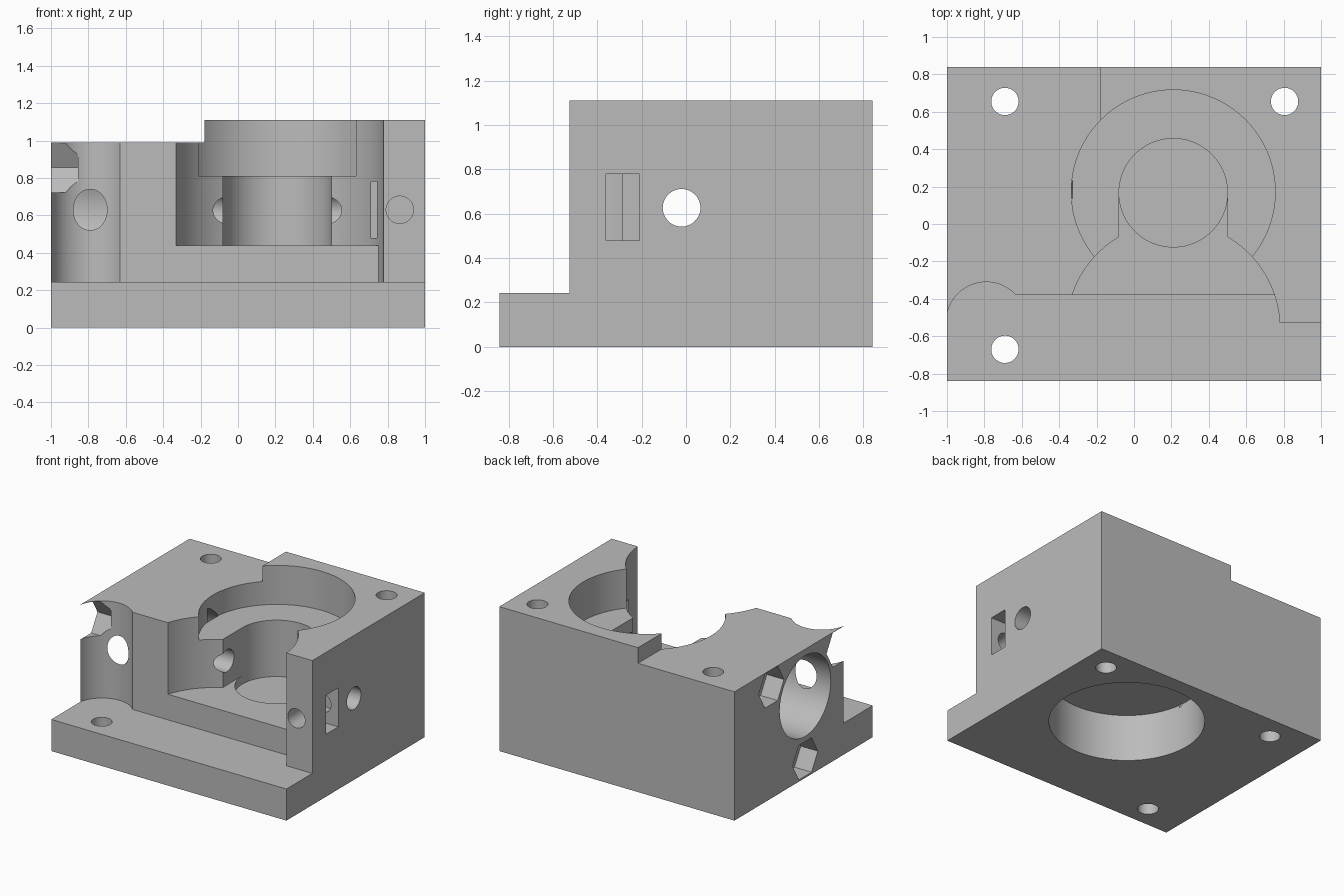
import bpy
import math
from mathutils import Matrix, Vector

if "Cube" in bpy.data.objects:
    bpy.data.objects.remove(bpy.data.objects["Cube"])

grey = bpy.data.materials.new("plain_grey")
grey.use_nodes = True
colour = (0.5, 0.5, 0.5, 1)
grey.diffuse_color = colour
grey.node_tree.nodes["Principled BSDF"].inputs["Base Color"].default_value = colour


def box(name, low, high):
    low, high = Vector(low), Vector(high)
    bpy.ops.mesh.primitive_cube_add(size=1)
    obj = bpy.context.object
    obj.name = name
    size = high - low
    obj.data.transform(Matrix.Translation((low + high) / 2) @ Matrix.Diagonal((*size, 1)))
    obj.data.materials.append(grey)
    return obj


def rod(name, start, axis, length, radius, sides=96, turn=0):
    """Cylinder or prism running from start along the positive axis."""
    bpy.ops.mesh.primitive_cylinder_add(vertices=sides, radius=radius, depth=length)
    obj = bpy.context.object
    obj.name = name
    direction = Vector({"x": (1, 0, 0), "y": (0, 1, 0), "z": (0, 0, 1)}[axis])
    spin = {"x": Matrix.Rotation(math.pi / 2, 4, "Y"),
            "y": Matrix.Rotation(-math.pi / 2, 4, "X"),
            "z": Matrix.Identity(4)}[axis]
    middle = Vector(start) + direction * length / 2
    obj.data.transform(Matrix.Translation(middle) @ spin @ Matrix.Rotation(turn, 4, "Z"))
    obj.data.materials.append(grey)
    return obj


def combine(cutter, operation="DIFFERENCE"):
    cutter.hide_render = True
    bpy.context.view_layer.objects.active = body
    mod = body.modifiers.new(cutter.name, "BOOLEAN")
    mod.operation = operation
    mod.solver = "EXACT"
    mod.object = cutter
    bpy.ops.object.modifier_apply(modifier=mod.name)
    bpy.data.objects.remove(cutter)


# Main block with the lower left top
body = box("housing_block", (-1, -0.84, 0), (1, 0.84, 1.11))
combine(box("left_top_cut", (-1.2, -1, 0.99), (-0.18, 1, 1.3)))

# Front ledge and its rounded clearances
combine(box("front_cut", (-1.2, -1, 0.243), (1.2, -0.526, 1.3)))
combine(box("front_middle_cut", (-0.63, -1, 0.243), (0.6, -0.38, 1.3)))
combine(rod("screw_clearance", (-0.79, -0.524, 0.243), "z", 1, 0.214))
combine(rod("roller_clearance", (0.21, -0.56, 0.243), "z", 1, 0.57, 128))
combine(box("roller_shelf", (-0.42, -0.38, 0.1), (0.82, 0.06, 0.44)), "UNION")

# Stepped round pocket, channel to the front, and bottom recess
combine(rod("upper_pocket", (0.21, 0.172, 0.81), "z", 1, 0.545, 128))
combine(rod("gear_bore", (0.21, 0.167, 0.376), "z", 1, 0.29))
combine(box("gear_channel", (-0.08, -0.3, 0.44), (0.5, 0.167, 1.3)))
combine(rod("bottom_recess", (0.21, 0.172, -0.2), "z", 0.563, 0.545, 128))

# Vertical mounting holes
for x, y in ((-0.69, 0.655), (0.805, 0.655), (-0.69, -0.67)):
    combine(rod("mount_hole", (x, y, -0.2), "z", 1.6, 0.073, 48))

# Side bore and the small hole that runs through to the right face
combine(rod("side_bore", (-1.2, -0.02, 0.63), "x", 0.87, 0.31))
combine(rod("feed_hole", (-0.5, -0.02, 0.627), "x", 1.8, 0.085, 48))

# Three six-sided nut pockets around the side bore
for angle in (30, 150, 270):
    a = math.radians(angle)
    y, z = -0.02 + 0.475 * math.cos(a), 0.619 + 0.472 * math.sin(a)
    combine(rod("nut_pocket", (-1.2, y, z), "x", 0.345, 0.153, 6, math.pi / 6 + math.pi / 6))

# Front screw holes and the right nut slot
combine(rod("left_front_hole", (-0.79, -0.6, 0.63), "y", 0.5, 0.058, 48))
combine(rod("right_front_hole", (0.865, -0.7, 0.63), "y", 0.57, 0.073, 48))
combine(box("right_nut_slot", (0.71, -0.36, 0.48), (1.2, -0.21, 0.78)))

# Smooth round walls, crisp edges
bpy.ops.object.select_all(action="DESELECT")
body.select_set(True)
bpy.context.view_layer.objects.active = body
bpy.ops.object.shade_smooth_by_angle(angle=math.radians(30))
